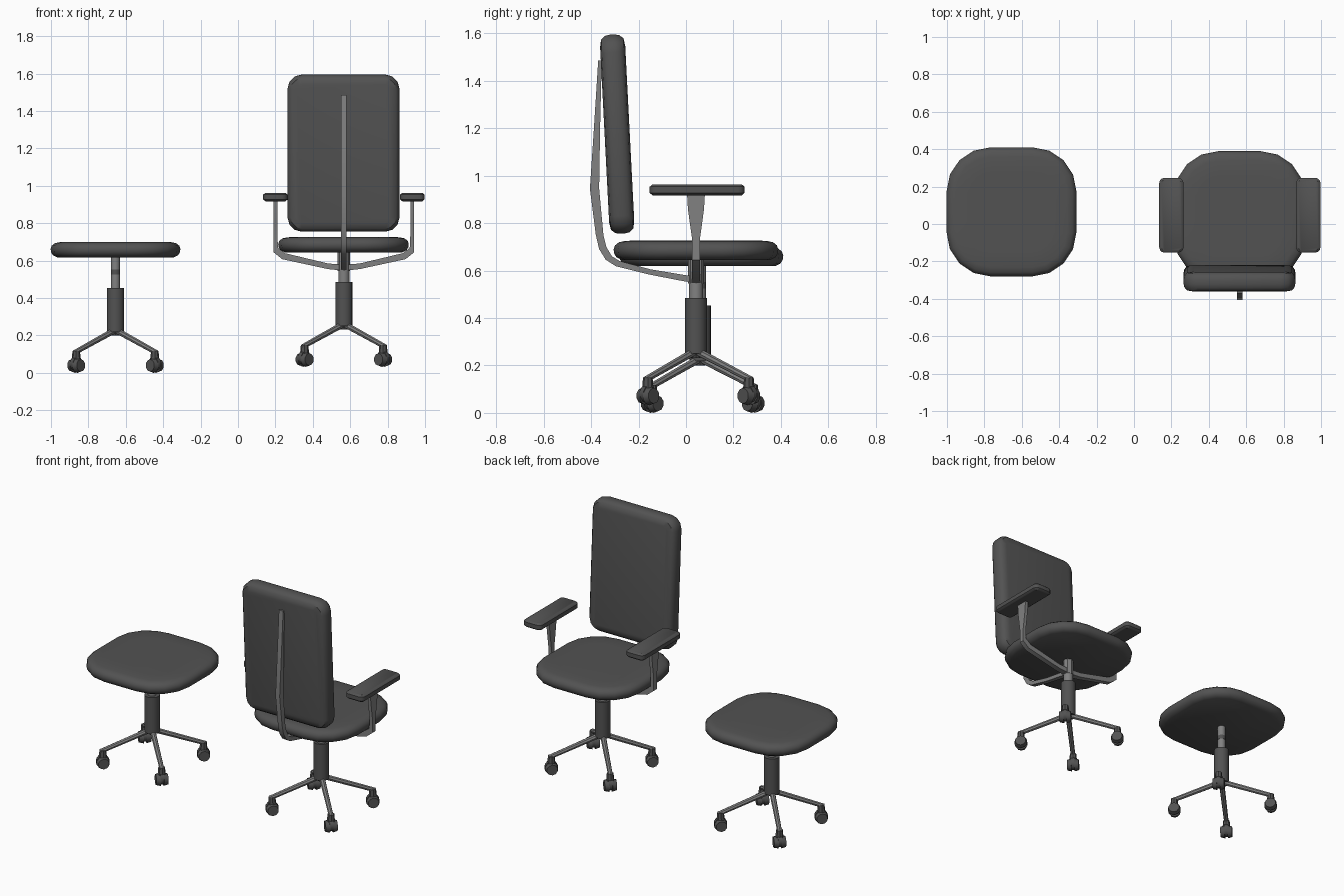
import bpy, bmesh, math
from mathutils import Vector, Matrix

if "Cube" in bpy.data.objects:
    bpy.data.objects.remove(bpy.data.objects["Cube"])


def material(name, v):
    m = bpy.data.materials.new(name)
    m.diffuse_color = (v, v, v, 1)
    m.use_nodes = True
    m.node_tree.nodes["Principled BSDF"].inputs["Base Color"].default_value = m.diffuse_color
    return m


FABRIC = material("dark_fabric", 0.085)
PLASTIC = material("dark_plastic", 0.085)
METAL = material("grey_metal", 0.22)


def finish(name, bm, mat):
    bmesh.ops.recalc_face_normals(bm, faces=bm.faces)
    me = bpy.data.meshes.new(name)
    bm.to_mesh(me)
    bm.free()
    me.materials.append(mat)
    ob = bpy.data.objects.new(name, me)
    bpy.context.collection.objects.link(ob)
    bpy.ops.object.select_all(action='DESELECT')
    ob.select_set(True)
    bpy.context.view_layer.objects.active = ob
    bpy.ops.object.shade_smooth_by_angle(angle=math.radians(40))
    return ob


def loft(name, rings, mat):
    bm = bmesh.new()
    rows = [[bm.verts.new(p) for p in r] for r in rings]
    n = len(rows[0])
    for a, b in zip(rows, rows[1:]):
        for i in range(n):
            j = (i + 1) % n
            bm.faces.new((a[i], a[j], b[j], b[i]))
    bm.faces.new(rows[0])
    bm.faces.new(rows[-1])
    return finish(name, bm, mat)


def rounded_rect(hx, hy, r, seg, z):
    pts = []
    for q, (sx, sy) in enumerate([(1, 1), (-1, 1), (-1, -1), (1, -1)]):
        for k in range(seg + 1):
            a = math.pi / 2 * (q + k / seg)
            pts.append(Vector((sx * (hx - r) + r * math.cos(a),
                               sy * (hy - r) + r * math.sin(a), z)))
    return pts


def cushion(name, hx, hy, r, seg, layers, loc, tilt=0):
    """Stack of inset rounded rectangles; layers = (height, inset)."""
    ob = loft(name, [rounded_rect(hx - i, hy - i, max(r - i, 0.008), seg, z)
                     for z, i in layers], FABRIC)
    ob.location = loc
    ob.rotation_euler.x = tilt
    return ob


def rod(name, p, q, r1, r2, mat, sides=16):
    p, q = Vector(p), Vector(q)
    d = q - p
    bm = bmesh.new()
    bmesh.ops.create_cone(bm, cap_ends=True, segments=sides, radius1=r1, radius2=r2,
                          depth=d.length, matrix=Matrix.Translation((p + q) / 2)
                          @ d.to_track_quat('Z', 'Y').to_matrix().to_4x4())
    return finish(name, bm, mat)


def base(label, cx, cy, z0, stem_r, stem_top):
    # gas lift column
    rod(label + "_column", (cx, cy, z0 + 0.218), (cx, cy, z0 + 0.453), 0.046, 0.046, PLASTIC)
    rod(label + "_stem", (cx, cy, z0 + 0.45), (cx, cy, stem_top), stem_r, stem_r, METAL)
    rod(label + "_hub", (cx, cy, z0 + 0.2), (cx, cy, z0 + 0.235), 0.02, 0.03, PLASTIC, 8)
    for sx in (-1, 1):
        for sy in (-1, 1):
            ex, ey = cx + sx * 0.21, cy + 0.01 + sy * 0.213
            # sloping leg
            rod(label + "_leg", (cx, cy, z0 + 0.23),
                (ex + sx * 0.01, ey + sy * 0.01, z0 + 0.108), 0.017, 0.014, METAL, 8)
            # twin-wheel caster, axle across the leg direction
            rod(label + "_caster_stem", (ex, ey, z0 + 0.05), (ex, ey, z0 + 0.118),
                0.026, 0.02, PLASTIC, 8)
            ax = Vector((-sy, sx, 0)).normalized()
            c = Vector((ex, ey, z0 + 0.04))
            up = Vector((0, 0, 0.008))
            rod(label + "_caster_hood", c - ax * 0.012 + up, c + ax * 0.012 + up,
                0.038, 0.038, PLASTIC, 10)
            for s in (-1, 1):
                rod(label + "_wheel", c + ax * s * 0.009, c + ax * s * 0.036,
                    0.04, 0.033, PLASTIC, 10)


SEAT = [(0.0, 0.035), (0.012, 0.012), (0.028, 0.002), (0.045, 0.0),
        (0.062, 0.006), (0.075, 0.022), (0.081, 0.05), (0.083, 0.13)]

# stool
SX, SY = -0.655, 0.06
base("stool", SX, SY, 0.0, 0.024, 0.63)
rod("stool_collar", (SX, SY, 0.525), (SX, SY, 0.552), 0.025, 0.025, PLASTIC)
cushion("stool_seat", 0.347, 0.345, 0.235, 4, SEAT, (SX, 0.065, 0.618))

# chair
CX, CY = 0.566, 0.042
base("chair", CX, CY, 0.032, 0.03, 0.655)
cushion("chair_seat", 0.349, 0.347, 0.235, 4, SEAT, (CX - 0.002, CY, 0.644))

# tilted backrest
BACK = [(-0.053, 0.05), (-0.047, 0.018), (-0.03, 0.004), (-0.01, 0.0),
        (0.01, 0.0), (0.03, 0.004), (0.047, 0.018), (0.053, 0.05)]
cushion("backrest", 0.299, 0.42, 0.075, 3, BACK, (CX - 0.002, -0.290, 1.175),
        math.radians(92.95))

# spine bar: inner and outer edge (y, z) down the back and under the seat
spine = [((-0.355, 1.485), (-0.37, 1.485)), ((-0.362, 1.2), (-0.388, 1.2)),
         ((-0.366, 0.945), (-0.405, 0.945)), ((-0.348, 0.75), (-0.38, 0.75)),
         ((-0.336, 0.70), (-0.366, 0.69)), ((-0.312, 0.66), (-0.338, 0.645)),
         ((-0.28, 0.64), (-0.295, 0.618)), ((-0.15, 0.605), (-0.155, 0.583)),
         ((0.0, 0.58), (0.0, 0.553)), ((0.05, 0.578), (0.05, 0.55))]
loft("spine_bar", [[(CX - 0.015, *a), (CX + 0.015, *a), (CX + 0.015, *b), (CX - 0.015, *b)]
                   for a, b in spine], METAL)

# bracket under the seat
rod("bracket", (CX, CY, 0.545), (CX, CY, 0.65), 0.033, 0.033, METAL, 8)

# arm supports: inner (x, z), outer (x, z), half depth in y
arm = [((0.355, 0.93), (0.376, 0.93), 0.038), ((0.355, 0.86), (0.376, 0.86), 0.034),
       ((0.355, 0.80), (0.376, 0.80), 0.026), ((0.355, 0.73), (0.376, 0.73), 0.016),
       ((0.352, 0.668), (0.376, 0.645), 0.016), ((0.315, 0.64), (0.33, 0.608), 0.016),
       ((0.085, 0.585), (0.085, 0.555), 0.018), ((0.0, 0.578), (0.0, 0.546), 0.02)]
PAD = [(0.0, 0.012), (0.01, 0.0), (0.036, 0.0), (0.046, 0.012)]
for s, side in ((-1, "left"), (1, "right")):
    loft(side + "_arm_support",
         [[(CX + s * a[0], CY - w, a[1]), (CX + s * a[0], CY + w, a[1]),
           (CX + s * b[0], CY + w, b[1]), (CX + s * b[0], CY - w, b[1])]
          for a, b, w in arm], METAL)
    cushion(side + "_armrest", 0.065, 0.2, 0.028, 3, PAD, (CX + s * 0.366, 0.047, 0.917))
